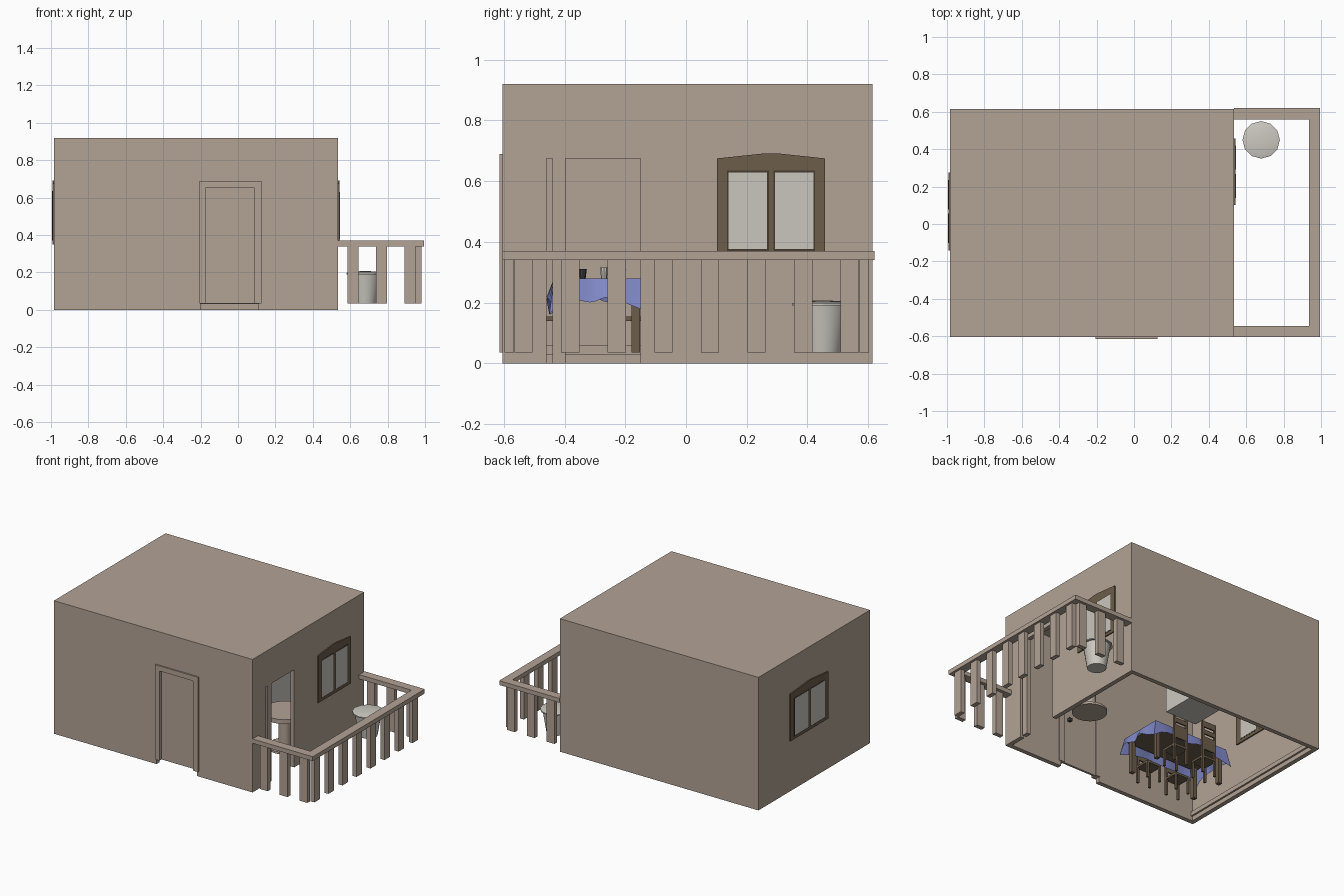
import bpy, bmesh, math
from mathutils import Vector

if "Cube" in bpy.data.objects:
    bpy.data.objects.remove(bpy.data.objects["Cube"])


def material(name, rgb):
    m = bpy.data.materials.new(name)
    m.diffuse_color = (*rgb, 1)
    m.use_nodes = True
    m.node_tree.nodes["Principled BSDF"].inputs["Base Color"].default_value = m.diffuse_color
    return m


WALL = material("warm beige", (0.45, 0.365, 0.30))
BROWN = material("dark brown wood", (0.15, 0.11, 0.07))
EDGE = material("deep brown edge", (0.06, 0.042, 0.028))
GLASS = material("pale glass", (0.59, 0.565, 0.52))
GREY = material("light grey", (0.60, 0.585, 0.53))
BLUE = material("blue cloth", (0.21, 0.24, 0.56))
DARK = material("dark metal", (0.05, 0.05, 0.05))


def finish(name, bm, mat, smooth=False):
    bmesh.ops.recalc_face_normals(bm, faces=bm.faces)
    me = bpy.data.meshes.new(name)
    bm.to_mesh(me)
    bm.free()
    me.materials.append(mat)
    ob = bpy.data.objects.new(name, me)
    bpy.context.collection.objects.link(ob)
    if smooth:
        bpy.ops.object.select_all(action='DESELECT')
        ob.select_set(True)
        bpy.context.view_layer.objects.active = ob
        bpy.ops.object.shade_smooth_by_angle()
    return ob


def boxes(name, mat, *specs):
    """One object from boxes given as (x0, x1, y0, y1, z0, z1)."""
    bm = bmesh.new()
    for x0, x1, y0, y1, z0, z1 in specs:
        vs = bmesh.ops.create_cube(bm, size=1)["verts"]
        for v in vs:
            v.co = Vector(((x0 + x1) / 2 + v.co.x * (x1 - x0),
                           (y0 + y1) / 2 + v.co.y * (y1 - y0),
                           (z0 + z1) / 2 + v.co.z * (z1 - z0)))
    return finish(name, bm, mat)


def lathe(name, mat, x, y, profile, n=12):
    """Turned part from (radius, height) points."""
    bm = bmesh.new()
    rings = [[bm.verts.new((x + r * math.cos(2 * math.pi * i / n),
                            y + r * math.sin(2 * math.pi * i / n), z))
              for i in range(n)] for r, z in profile]
    for a, b in zip(rings, rings[1:]):
        for i in range(n):
            bm.faces.new((a[i], a[(i + 1) % n], b[(i + 1) % n], b[i]))
    bm.faces.new(rings[0])
    bm.faces.new(rings[-1])
    return finish(name, bm, mat, True)


def prism(name, mat, outline, x0, x1):
    """Extrude a (y, z) outline along x."""
    bm = bmesh.new()
    f = bm.faces.new([bm.verts.new((x0, y, z)) for y, z in outline])
    g = bmesh.ops.extrude_face_region(bm, geom=[f])["geom"]
    for v in g:
        if isinstance(v, bmesh.types.BMVert):
            v.co.x = x1
    return finish(name, bm, mat)


# House shell, open underneath
X0, X1, Y0, Y1, H, T = -0.985, 0.535, -0.605, 0.615, 0.92, 0.03
boxes("roof", WALL, (X0, X1, Y0, Y1, H - T, H))
boxes("back_wall", WALL, (X0, X1, Y1 - T, Y1, 0, H - T))
boxes("left_wall", WALL, (X0, X0 + T, Y0 + T, Y1 - T, 0, H - T))
boxes("front_wall", WALL, (X0, -0.2, Y0, Y0 + T, 0, H - T),
      (0.11, X1, Y0, Y0 + T, 0, H - T), (-0.2, 0.11, Y0, Y0 + T, 0.68, H - T))
boxes("right_wall", WALL, (X1 - T, X1, Y0 + T, -0.46, 0, H - T),
      (X1 - T, X1, -0.15, Y1 - T, 0, H - T),
      (X1 - T, X1, -0.46, -0.15, 0.675, H - T))
boxes("side_door_post", WALL, (X1 - T, X1, -0.44, -0.397, 0, 0.675))
boxes("baseboard", WALL, (X0 + T, X0 + T + 0.012, Y0 + T, Y1 - T, 0.03, 0.06),
      (X0 + T, X1 - T, Y1 - T - 0.012, Y1 - T, 0.03, 0.06))

# Front door with frame and knob
boxes("front_door_frame", WALL, (-0.205, -0.17, -0.615, -0.57, 0.035, 0.69),
      (0.085, 0.125, -0.615, -0.57, 0.035, 0.69),
      (-0.17, 0.085, -0.615, -0.57, 0.655, 0.69))
boxes("front_door", WALL, (-0.17, 0.085, -0.592, -0.577, 0.035, 0.655))
boxes("door_knob", DARK, (0.035, 0.055, -0.577, -0.555, 0.34, 0.36))


# Arched windows passing through the side walls
def window(name, yc, w, xw, out):
    xa, xb = sorted((xw + out * 0.008, xw - out * (T + 0.008)))
    h = w / 2
    prism(name + "_frame", BROWN, [(yc - h, 0.35), (yc + h, 0.35), (yc + h, 0.675),
          (yc + 0.1 * h, 0.692), (yc - 0.1 * h, 0.692), (yc - h, 0.675)], xa, xb)
    rim, panes = [], []
    for s in (-1, 1):
        a, b = sorted((yc + s * 0.07 * h, yc + s * 0.79 * h))
        rim.append((xa - 0.001, xb + 0.001, a - 0.005, b + 0.005, 0.37, 0.635))
        panes.append((xa - 0.002, xb + 0.002, a, b, 0.376, 0.629))
    boxes(name + "_rim", EDGE, *rim)
    boxes(name + "_glass", GLASS, *panes)


window("right_window", 0.28, 0.355, X1, 1)
window("left_window", 0.067, 0.415, X0, -1)

# Terrace railing
boxes("handrail", WALL, (X1, 0.995, Y0, -0.545, 0.34, 0.37),
      (X1, 0.995, 0.56, 0.62, 0.34, 0.37), (0.935, 0.995, -0.545, 0.56, 0.34, 0.37))
posts = [(0.95, 0.98, -0.565 + i * 0.1535, -0.505 + i * 0.1535, 0.035, 0.34)
         for i in range(8)]
for i in range(3):
    x = 0.585 + i * 0.152
    posts += [(x, x + 0.06, y, y + 0.03, 0.035, 0.34) for y in (-0.597, 0.572)]
boxes("balusters", WALL, *posts)

# Bin on the terrace
lathe("bin_body", GREY, 0.68, 0.45, [(0.06, 0.035), (0.085, 0.19)], 24)
lathe("bin_lid", GREY, 0.68, 0.45,
      [(0.1, 0.19), (0.1, 0.198), (0.075, 0.204), (0.02, 0.207)])

# Dining table
TX, TY = -0.575, -0.285
boxes("table_top", BROWN, (TX - 0.275, TX + 0.275, TY - 0.14, TY + 0.14, 0.25, 0.274))
boxes("table_legs", BROWN, *[(TX + sx * 0.25 - 0.014, TX + sx * 0.25 + 0.014,
      TY + sy * 0.12 - 0.014, TY + sy * 0.12 + 0.014, 0.035, 0.25)
      for sx in (-1, 1) for sy in (-1, 1)])

# Draped tablecloth with a wavy hem that hangs lower at the corners
bm = bmesh.new()
n, top, hem = 64, [], []
for i in range(n):
    a = 2 * math.pi * i / n
    c, s = math.cos(a), math.sin(a)
    k = max(abs(c), abs(s))
    corner = min(abs(c), abs(s)) / k
    px, py = c / k, s / k
    wave = 0.009 * math.sin(8 * a)
    top.append(bm.verts.new((TX + px * 0.285, TY + py * 0.15, 0.28)))
    hem.append(bm.verts.new((TX + px * (0.312 + wave), TY + py * (0.165 + wave),
                             0.21 + wave - 0.05 * corner ** 4)))
bm.faces.new(top)
for i in range(n):
    j = (i + 1) % n
    bm.faces.new((top[i], hem[i], hem[j], top[j]))
finish("tablecloth", bm, BLUE, True)


# Chairs on both long sides; side is the direction of the backrest
def chair(name, x, y, side):
    w, d = 0.055, 0.055
    parts = [(x - w, x + w, y - d, y + d, 0.14, 0.155)]
    for sx in (-1, 1):
        lx = x + sx * (w - 0.007)
        for sy in (-1, 1):
            ly = y + sy * (d - 0.007)
            z = 0.4 if sy == side else 0.14
            parts.append((lx - 0.007, lx + 0.007, ly - 0.007, ly + 0.007, 0.035, z))
    by = y + side * (d - 0.007)
    parts += [(x - w, x + w, by - 0.005, by + 0.005, z, z + h)
              for z, h in ((0.36, 0.04), (0.31, 0.03), (0.2, 0.09))]
    boxes(name, BROWN, *parts)


for i, x in enumerate((-0.47, -0.70)):
    chair("back_chair_%d" % i, x, -0.16, 1)
    chair("front_chair_%d" % i, x - 0.01, -0.43, -1)

# Tableware
for i, (x, y, h) in enumerate(((-0.4, -0.34, 0.03), (-0.5, -0.27, 0.035),
                               (-0.6, -0.24, 0.05), (-0.72, -0.21, 0.03))):
    lathe("cup_%d" % i, GREY if i % 2 else DARK, x, y,
          [(0.01, 0.28), (0.014, 0.28 + h)], 10)

# Appliance by the back wall and a round stand by the right wall
boxes("appliance", GREY, (-0.24, 0.0, 0.31, 0.58, 0.035, 0.5))
lathe("round_stand", WALL, 0.36, 0.0, [(0.11, 0.035), (0.11, 0.05), (0.04, 0.06),
      (0.04, 0.24), (0.14, 0.26), (0.14, 0.29)], 24)
